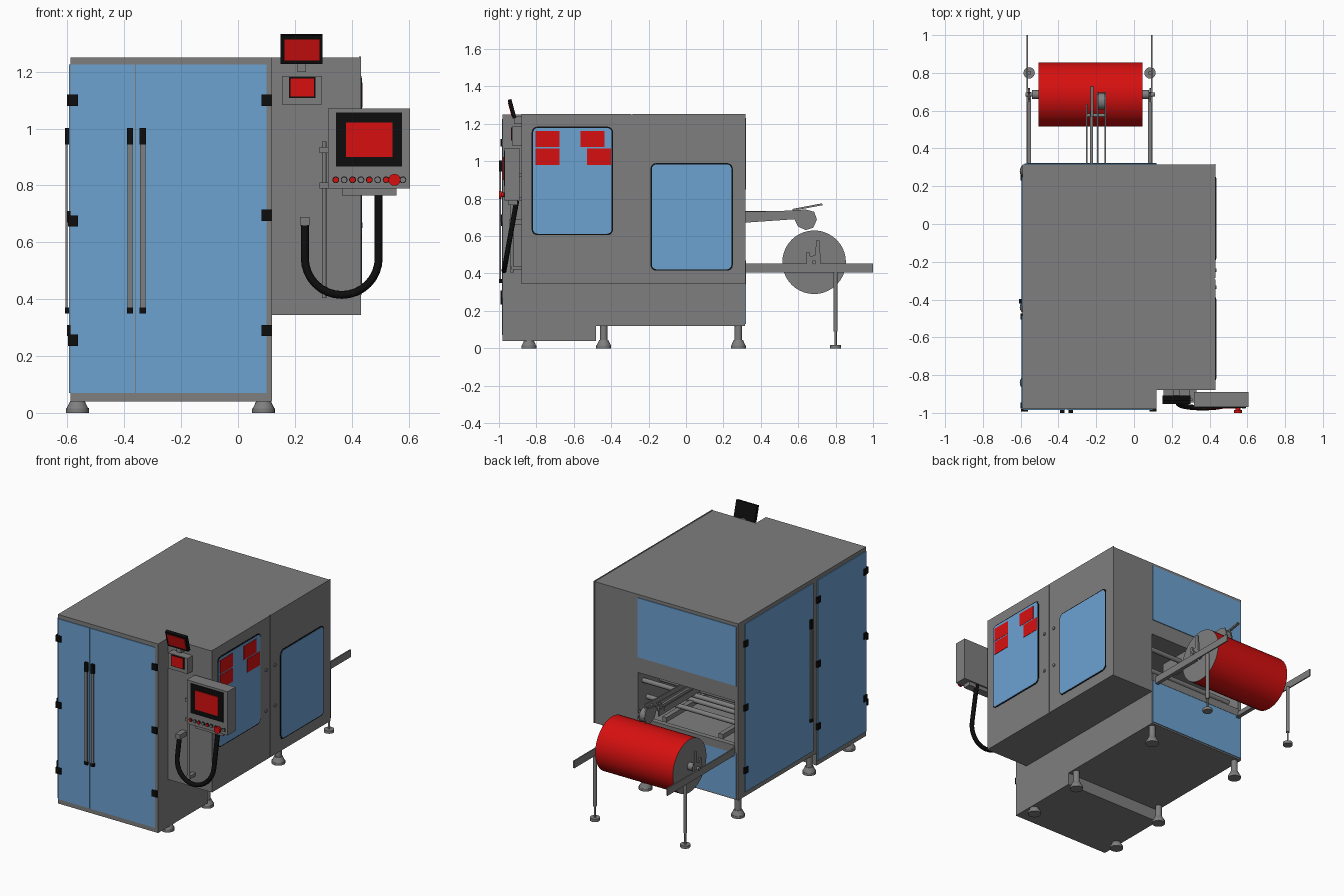
import bpy, bmesh, math
from mathutils import Vector, Matrix

cube = bpy.data.objects.get("Cube")
if cube:
    bpy.data.objects.remove(cube, do_unlink=True)


def material(name, rgb):
    m = bpy.data.materials.new(name)
    m.use_nodes = True
    m.diffuse_color = (*rgb, 1)
    m.node_tree.nodes["Principled BSDF"].inputs["Base Color"].default_value = (*rgb, 1)
    return m


GREY = material("machine grey", (0.21, 0.21, 0.21))
BLUE = material("panel blue", (0.15, 0.36, 0.64))
RED = material("signal red", (0.68, 0.005, 0.005))
BLACK = material("rubber black", (0.004, 0.004, 0.004))


def finish(name, bm, *mats):
    bmesh.ops.recalc_face_normals(bm, faces=bm.faces)
    me = bpy.data.meshes.new(name)
    bm.to_mesh(me)
    bm.free()
    ob = bpy.data.objects.new(name, me)
    bpy.context.collection.objects.link(ob)
    for m in mats:
        me.materials.append(m)
    return ob


def smooth(ob):
    bpy.ops.object.select_all(action="DESELECT")
    ob.select_set(True)
    bpy.context.view_layer.objects.active = ob
    bpy.ops.object.shade_smooth_by_angle()
    return ob


def box(name, xs, ys, zs, mat=GREY):
    """Box from its bounds on each axis."""
    bm = bmesh.new()
    bmesh.ops.create_cube(bm, size=1)
    for v in bm.verts:
        v.co = [(r[0] + r[1]) / 2 + c * (r[1] - r[0]) for r, c in zip((xs, ys, zs), v.co)]
    return finish(name, bm, mat)


def rod(name, a, b, r, mat=GREY, r2=None, sides=20):
    """Cylinder or cone from point a to point b."""
    a, b = Vector(a), Vector(b)
    bm = bmesh.new()
    bmesh.ops.create_cone(bm, cap_ends=True, segments=sides, radius1=r,
                          radius2=r if r2 is None else r2, depth=(b - a).length)
    turn = (b - a).to_track_quat("Z", "Y").to_matrix().to_4x4()
    bm.transform(Matrix.Translation((a + b) / 2) @ turn)
    return smooth(finish(name, bm, mat))


def side_plate(name, outline, x0, x1, mat=GREY):
    """Extrude a (y, z) outline from x0 to x1."""
    bm = bmesh.new()
    face = bm.faces.new([bm.verts.new((x0, y, z)) for y, z in outline])
    ext = bmesh.ops.extrude_face_region(bm, geom=[face])
    for v in ext["geom"]:
        if isinstance(v, bmesh.types.BMVert):
            v.co.x = x1
    return finish(name, bm, mat)


def rounded(ys, zs, r):
    pts = []
    for i, (y, z) in enumerate(((ys[1] - r, zs[1] - r), (ys[0] + r, zs[1] - r),
                                (ys[0] + r, zs[0] + r), (ys[1] - r, zs[0] + r))):
        for k in range(5):
            t = math.pi / 2 * (i + k / 4)
            pts.append((y + r * math.cos(t), z + r * math.sin(t)))
    return pts


# Cabinet: front column, rear column around the feed opening, side block
COL = (-0.59, 0.12)
box("front_cabinet", COL, (-0.98, -0.48), (0.04, 1.25))
box("rear_cabinet_top", COL, (-0.48, 0.315), (0.75, 1.25))
box("rear_cabinet_base", COL, (-0.48, 0.315), (0.12, 0.44))
box("rear_cabinet_core", COL, (-0.48, -0.12), (0.44, 0.75))
box("opening_side_wall", (-0.59, -0.565), (-0.12, 0.315), (0.44, 0.75))
box("side_block", (0.12, 0.425), (-0.88, 0.315), (0.345, 1.25))
box("opening_beam", (-0.565, 0.12), (0.29, 0.322), (0.42, 0.47))
for ys in ((-0.88, -0.293), (-0.287, 0.318)):
    box("side_door", (0.425, 0.432), ys, (0.345, 1.253))

# Blue doors and back panels
for xs in ((-0.587, -0.362), (-0.358, 0.1)):
    box("front_door", xs, (-0.985, -0.98), (0.07, 1.225), BLUE)
box("rear_side_door", (-0.595, -0.59), (-0.44, 0.25), (0.15, 1.225), BLUE)
box("front_side_door", (-0.595, -0.59), (-0.975, -0.485), (0.07, 1.225), BLUE)
box("back_panel_upper", (-0.58, 0.118), (0.315, 0.32), (0.85, 1.23), BLUE)
box("back_panel_lower", (-0.58, 0.118), (0.315, 0.32), (0.13, 0.42), BLUE)

# Black hinges
for x, heights in ((-0.58, (1.1, 0.675, 0.255)), (0.1, (1.1, 0.695, 0.29))):
    for z in heights:
        box("front_hinge", (x - 0.018, x + 0.018), (-0.992, -0.98), (z - 0.02, z + 0.02), BLACK)
for y in (-0.96, -0.49, 0.245):
    for z in (1.1, 0.69, 0.29):
        box("side_hinge", (-0.602, -0.59), (y - 0.016, y + 0.016), (z - 0.02, z + 0.02), BLACK)

# Door handles with black ends
for x in (-0.38, -0.335):
    box("front_handle_bar", (x - 0.009, x + 0.009), (-0.998, -0.989), (0.36, 0.96))
    for zs in ((0.35, 0.37), (0.945, 1.003)):
        box("front_handle_end", (x - 0.011, x + 0.011), (-1, -0.98), zs, BLACK)
box("side_handle_bar", (-0.606, -0.599), (-0.418, -0.4), (0.36, 0.96))
for zs in ((0.35, 0.37), (0.945, 1.003)):
    box("side_handle_end", (-0.608, -0.59), (-0.42, -0.398), zs, BLACK)

# Side windows with black seals, and red labels
for ys, zs in (((-0.825, -0.39), (0.605, 1.185)), ((-0.19, 0.25), (0.415, 0.99))):
    side_plate("window_seal", rounded(ys, zs, 0.03), 0.432, 0.434, BLACK)
    inner = [(a + 0.007, b - 0.007) for a, b in (ys, zs)]
    side_plate("window", rounded(*inner, 0.025), 0.432, 0.436, BLUE)
for y, z in ((-0.805, 1.075), (-0.565, 1.075), (-0.805, 0.98), (-0.53, 0.98)):
    box("label", (0.436, 0.438), (y, y + 0.128), (z, z + 0.087), RED)
for z in (0.66, 0.92):
    for y in (-0.335, -0.245):
        rod("door_lock", (0.43, y, z), (0.438, y, z), 0.01)

# Levelling feet
for x in (-0.565, 0.09):
    for y, top in ((-0.84, 0.045), (-0.44, 0.125), (0.28, 0.125)):
        rod("foot_pad", (x, y, 0), (x, y, 0.016), 0.04)
        rod("foot_cone", (x, y, 0.016), (x, y, 0.045), 0.038, r2=0.024)
        rod("foot_stem", (x, y, 0.04), (x, y, top), 0.02)

# Tilted display above the side block
tilt = Matrix.Translation((0, -0.93, 1.28)) @ Matrix.Rotation(math.radians(15), 4, "X")
for name, xs, ys, zs, mat in (("display_case", (0.15, 0.298), (-0.01, 0.01), (-0.052, 0.052), BLACK),
                              ("display_screen", (0.163, 0.286), (-0.013, -0.01), (-0.038, 0.038), RED)):
    box(name, xs, ys, zs, mat).data.transform(tilt)
box("display_bracket", (0.21, 0.24), (-0.92, -0.88), (1.2, 1.24))

# Small control box
box("small_box", (0.155, 0.295), (-0.93, -0.88), (1.085, 1.185))
box("small_bezel", (0.18, 0.272), (-0.933, -0.93), (1.108, 1.182), BLACK)
box("small_screen", (0.185, 0.267), (-0.936, -0.933), (1.113, 1.177), RED)

# Main control panel with bracket, buttons and mounting rod
box("control_case", (0.317, 0.605), (-0.97, -0.89), (0.79, 1.07))
box("control_bezel", (0.345, 0.577), (-0.974, -0.97), (0.867, 1.056), BLACK)
box("control_screen", (0.38, 0.544), (-0.978, -0.974), (0.9, 1.022), RED)
box("control_bracket", (0.365, 0.558), (-0.95, -0.9), (0.765, 0.79))
for i in range(9):
    x = 0.344 + i * 0.0295
    if i == 7:
        rod("stop_button_stem", (x, -0.97, 0.82), (x, -0.988, 0.82), 0.012, RED)
        rod("stop_button", (x, -0.986, 0.82), (x, -1, 0.82), 0.021, RED)
    else:
        rod("button_ring", (x, -0.97, 0.82), (x, -0.973, 0.82), 0.012, BLACK)
        rod("button", (x, -0.97, 0.82), (x, -0.977, 0.82), 0.009, RED if i in (0, 2, 4, 6) else GREY)
rod("mounting_rod", (0.303, -0.93, 0.405), (0.303, -0.93, 0.955), 0.008)
for z in (0.8, 0.925):
    box("rod_clamp", (0.287, 0.33), (-0.945, -0.88), (z - 0.01, z + 0.01))
box("rod_base", (0.29, 0.316), (-0.935, -0.88), (0.42, 0.44))

# Hanging cable
path = [(0.495, 0.79), (0.495, 0.66)]
path += [(0.365 + 0.13 * math.cos(t), 0.545 - 0.13 * math.sin(t))
         for t in (math.pi * k / 16 for k in range(17))]
path += [(0.235, 0.67)]
curve = bpy.data.curves.new("cable", "CURVE")
curve.dimensions = "3D"
curve.bevel_depth = 0.014
curve.bevel_resolution = 3
curve.use_fill_caps = True
spline = curve.splines.new("POLY")
spline.points.add(len(path) - 1)
for p, (x, z) in zip(spline.points, path):
    p.co = (x, -0.905 - 0.068 * (0.79 - z) / 0.375, z, 1)
curve.materials.append(BLACK)
bpy.context.collection.objects.link(bpy.data.objects.new("cable", curve))
box("cable_socket", (0.218, 0.252), (-0.945, -0.88), (0.66, 0.69))

# Material roll: red wrap with grey ends
roll = rod("roll", (-0.505, 0.685, 0.46), (0.045, 0.685, 0.46), 0.17, RED, sides=40)
roll.data.materials.append(GREY)
for f in roll.data.polygons:
    f.material_index = int(abs(f.normal.x) > 0.9)
rod("roll_shaft", (-0.575, 0.685, 0.46), (0.11, 0.685, 0.46), 0.011)
for a, b in ((-0.54, -0.505), (0.045, 0.08)):
    rod("shaft_collar", (a, 0.685, 0.46), (b, 0.685, 0.46), 0.024)

# Roll stand: rails, cradle hooks and legs on both sides
hook = [(0.645, 0.45), (0.72, 0.45), (0.715, 0.575), (0.695, 0.575),
        (0.692, 0.5), (0.665, 0.49), (0.66, 0.515), (0.645, 0.515)]
for x, s in ((-0.565, -1), (0.095, 1)):
    box("stand_rail", (x - 0.004, x + 0.004), (0.31, 1), (0.405, 0.452))
    inner = sorted((x, x - s * 0.02))
    box("rail_flange", inner, (0.31, 0.7), (0.405, 0.411))
    side_plate("cradle_hook", hook, x - s * 0.004, x - s * 0.014)
    lx = x - s * 0.01
    rod("stand_leg", (lx, 0.8, 0.09), (lx, 0.8, 0.41), 0.011)
    rod("leg_screw", (lx, 0.8, 0.01), (lx, 0.8, 0.1), 0.006)
    rod("leg_pad", (lx, 0.8, 0), (lx, 0.8, 0.018), 0.03)

# Feed arm reaching over the roll
arm = [(0.1, 0.67), (0.32, 0.672), (0.58, 0.69), (0.6, 0.65), (0.64, 0.632), (0.68, 0.645),
       (0.7, 0.69), (0.685, 0.73), (0.64, 0.742), (0.52, 0.735), (0.32, 0.73), (0.1, 0.73)]
for x in (-0.192, -0.152):
    side_plate("feed_arm", arm, x - 0.004, x + 0.004)
rod("arm_roller", (-0.19, 0.65, 0.685), (-0.155, 0.65, 0.685), 0.045)
side_plate("arm_lever", [(0.57, 0.735), (0.73, 0.765), (0.727, 0.775), (0.57, 0.745)], -0.23, -0.215)
box("arm_link", (-0.233, -0.217), (0.1, 0.6), (0.7, 0.735))
box("arm_guide", (-0.253, -0.247), (0.1, 0.635), (0.69, 0.73))
rod("arm_crossbar", (-0.255, 0.575, 0.715), (-0.145, 0.575, 0.715), 0.009)

# Rollers and rails inside the feed opening
for y, z in ((0.22, 0.56), (0.08, 0.62), (0.0, 0.5), (0.26, 0.68)):
    rod("feed_roller", (-0.565, y, z), (0.12, y, z), 0.015)
for x in (-0.45, -0.05):
    box("feed_rail", (x - 0.015, x + 0.015), (-0.12, 0.29), (0.47, 0.5))
